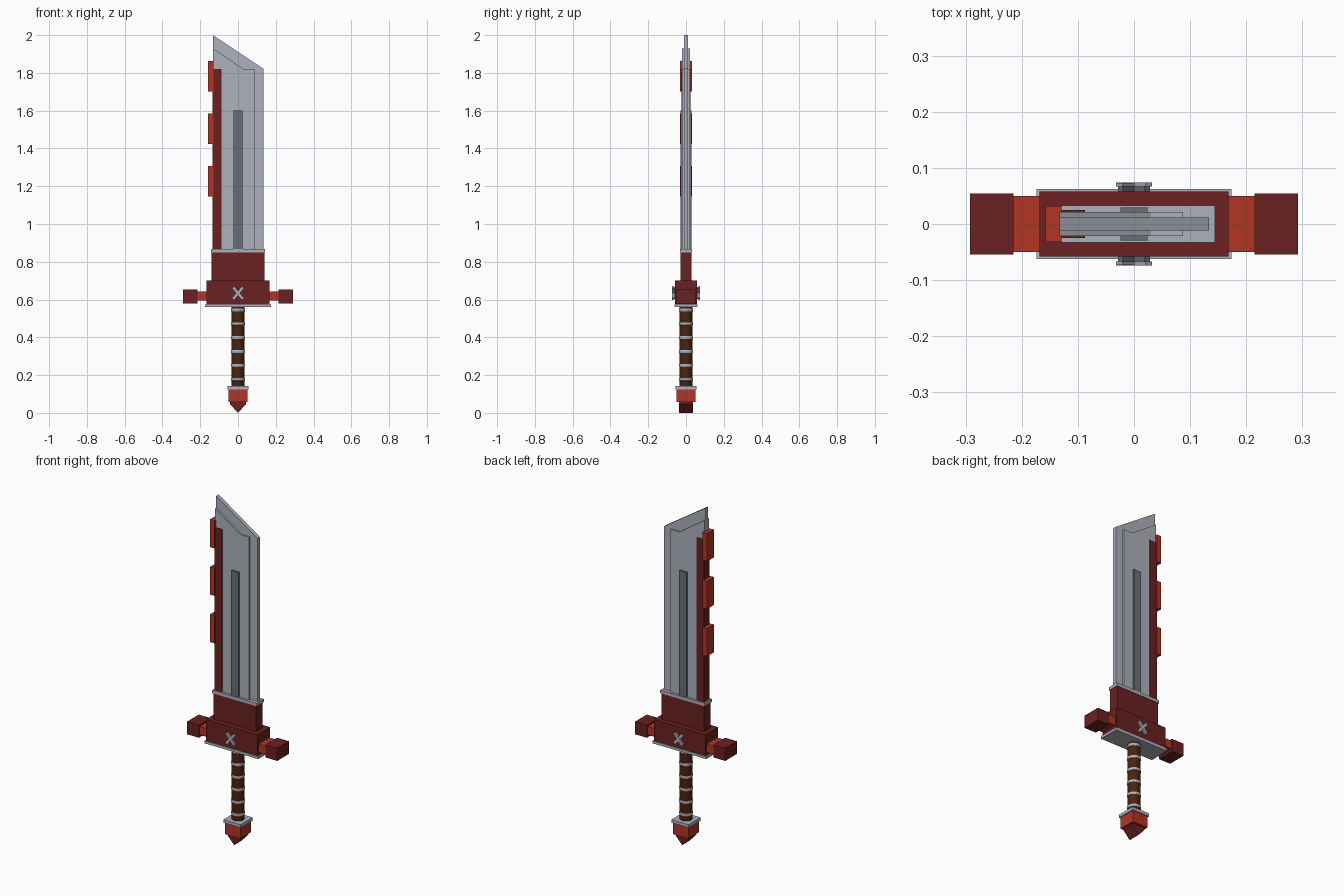
import bpy, bmesh, math
from mathutils import Matrix

if "Cube" in bpy.data.objects:
    bpy.data.objects.remove(bpy.data.objects["Cube"])


def material(name, rgb):
    m = bpy.data.materials.new(name)
    m.diffuse_color = (*rgb, 1)
    m.use_nodes = True
    m.node_tree.nodes["Principled BSDF"].inputs["Base Color"].default_value = m.diffuse_color
    return m


STEEL = material("light steel", (0.42, 0.44, 0.50))
DARK = material("dark steel", (0.15, 0.155, 0.175))
MAROON = material("dark red", (0.145, 0.015, 0.015))
RED = material("orange red", (0.45, 0.036, 0.018))
LEATHER = material("brown leather", (0.07, 0.016, 0.004))


def finish(name, bm, mat):
    bmesh.ops.recalc_face_normals(bm, faces=bm.faces)
    me = bpy.data.meshes.new(name)
    bm.to_mesh(me)
    bm.free()
    me.materials.append(mat)
    ob = bpy.data.objects.new(name, me)
    bpy.context.collection.objects.link(ob)
    return ob


def slab(name, profile, y0, y1, mat):
    """Extrude an (x, z) outline from y0 to y1."""
    bm = bmesh.new()
    face = bm.faces.new([bm.verts.new((x, y0, z)) for x, z in profile])
    ext = bmesh.ops.extrude_face_region(bm, geom=[face])
    for v in ext["geom"]:
        if isinstance(v, bmesh.types.BMVert):
            v.co.y = y1
    return finish(name, bm, mat)


def box(name, x0, x1, hy, z0, z1, mat):
    return slab(name, [(x0, z0), (x1, z0), (x1, z1), (x0, z1)], -hy, hy, mat)


def cylinder(name, r, z0, z1, mat, bevel=0):
    bm = bmesh.new()
    bmesh.ops.create_cone(bm, cap_ends=True, segments=16, radius1=r, radius2=r,
                          depth=z1 - z0,
                          matrix=Matrix.Translation((0, 0, (z0 + z1) / 2)))
    if bevel:
        rims = [e for e in bm.edges if abs(e.verts[0].co.z - e.verts[1].co.z) < 1e-5]
        bmesh.ops.bevel(bm, geom=rims, offset=bevel, segments=2, affect='EDGES', profile=0.5)
    return finish(name, bm, mat)


# Blade: thin cutting plate and thicker body
slab("blade_edge", [(-0.133, 0.86), (0.134, 0.86), (0.134, 1.822), (-0.133, 2.0)],
     -0.0115, 0.0115, STEEL)
slab("blade_body", [(-0.133, 0.86), (0.087, 0.86), (0.087, 1.82), (0.03, 1.82),
                    (-0.133, 1.93)], -0.021, 0.021, STEEL)
box("blade_fuller", -0.024, 0.024, 0.029, 0.86, 1.60, DARK)

# Spine with three raised blocks
box("blade_spine", -0.135, -0.087, 0.025, 0.86, 1.82, MAROON)
for i in range(3):
    z = 1.145 + i * 0.278
    box(f"spine_block_{i + 1}", -0.158, -0.129, 0.032, z, z + 0.163, RED)

# Blade socket and guard
box("blade_collar", -0.144, 0.144, 0.033, 0.85, 0.868, STEEL)
box("blade_socket", -0.139, 0.139, 0.03, 0.69, 0.85, MAROON)
box("guard_block", -0.168, 0.168, 0.058, 0.574, 0.70, MAROON)
box("guard_plate", -0.174, 0.174, 0.062, 0.56, 0.575, STEEL)
for side, s in (("left", -1), ("right", 1)):
    box(f"guard_bar_{side}", *sorted((s * 0.16, s * 0.22)), 0.05, 0.594, 0.642, RED)
    box(f"guard_end_{side}", *sorted((s * 0.215, s * 0.292)), 0.054, 0.578, 0.652, MAROON)

# Crossed studs on both faces of the guard
for face, f in (("front", -1), ("back", 1)):
    for i, a in enumerate((50, -50)):
        c, s = math.cos(math.radians(a)), math.sin(math.radians(a))
        for part, l, w, y0, y1, mat in (("base", 0.037, 0.006, 0.055, 0.067, DARK),
                                        ("cap", 0.041, 0.008, 0.067, 0.074 - i * 0.001, STEEL)):
            pts = [(c * u - s * v, 0.634 + s * u + c * v)
                   for u, v in ((-l, -w), (l, -w), (l, w), (-l, w))]
            slab(f"cross_{part}_{face}_{i + 1}", pts, f * y0, f * y1, mat)

# Grip with metal rings
cylinder("grip", 0.034, 0.135, 0.565, LEATHER)
for i in range(6):
    z = 0.178 + i * 0.0734
    cylinder(f"grip_ring_{i + 1}", 0.037, z - 0.009, z + 0.009, STEEL, 0.005)

# Pommel
box("pommel_plate", -0.056, 0.056, 0.056, 0.124, 0.142, STEEL)
box("pommel_block", -0.05, 0.05, 0.05, 0.057, 0.125, RED)
slab("pommel_wedge", [(-0.042, 0.058), (-0.042, 0.046), (0, 0), (0.042, 0.046),
                      (0.042, 0.058)], -0.036, 0.036, MAROON)
